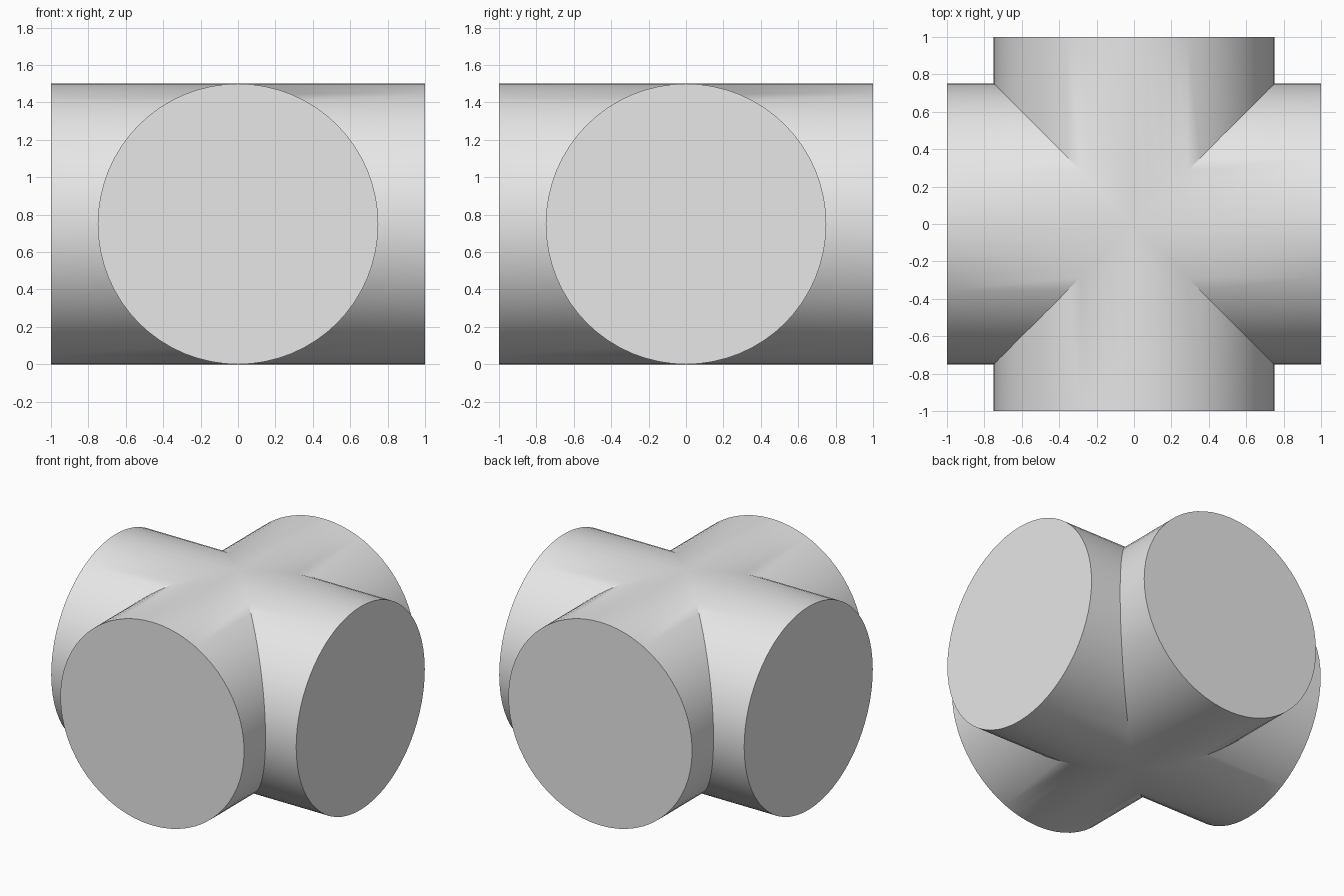
import bpy
import bmesh
from math import sin, cos, tau, radians
from mathutils import Matrix, Vector

RADIUS = 0.75
HALF_LENGTH = 1.0
SIDES = 64

default = bpy.data.objects.get("Cube")
if default:
    bpy.data.objects.remove(default, do_unlink=True)

# Plain grey finish
grey = bpy.data.materials.new("light_grey")
grey.use_nodes = True
colour = (0.8, 0.8, 0.8, 1)
grey.diffuse_color = colour
grey.node_tree.nodes["Principled BSDF"].inputs["Base Color"].default_value = colour


def add_arm(bm, turn):
    """One cylinder arm, mitred against its neighbours and capped."""
    rot = Matrix.Rotation(turn, 3, "Z")
    outer, inner = [], []
    for i in range(SIDES):
        a = tau * i / SIDES
        y, z = RADIUS * cos(a), RADIUS * sin(a)
        outer.append(bm.verts.new(rot @ Vector((HALF_LENGTH, y, z))))
        inner.append(bm.verts.new(rot @ Vector((abs(y), y, z))))
    for i in range(SIDES):
        j = (i + 1) % SIDES
        bm.faces.new((outer[i], outer[j], inner[j], inner[i]))
    bm.faces.new(outer)


# Four arms joined into one crossing
bm = bmesh.new()
for k in range(4):
    add_arm(bm, tau * k / 4)
bmesh.ops.remove_doubles(bm, verts=bm.verts, dist=0.0001)
bmesh.ops.recalc_face_normals(bm, faces=bm.faces)
bmesh.ops.translate(bm, verts=bm.verts, vec=(0, 0, RADIUS))

mesh = bpy.data.meshes.new("crossed_cylinders")
bm.to_mesh(mesh)
bm.free()
mesh.materials.append(grey)
cross = bpy.data.objects.new("crossed_cylinders", mesh)
bpy.context.collection.objects.link(cross)

# Smooth barrels, sharp seams and caps
bpy.ops.object.select_all(action="DESELECT")
cross.select_set(True)
bpy.context.view_layer.objects.active = cross
bpy.ops.object.shade_smooth_by_angle(angle=radians(30))
